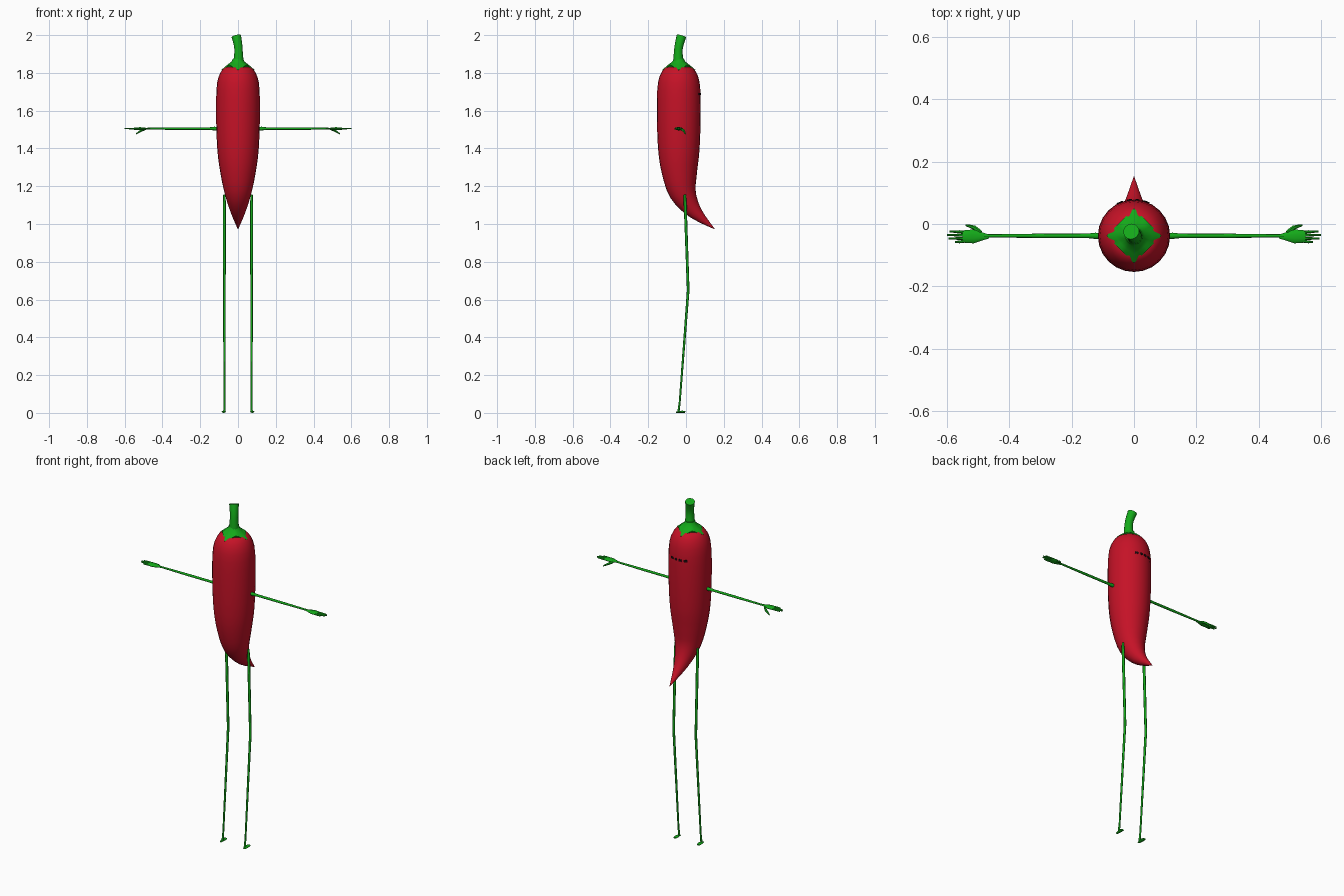
import bpy, bmesh
from math import sin, cos, pi, radians
from mathutils import Vector

X_AXIS = Vector((1, 0, 0))
Y_AXIS = Vector((0, 1, 0))
Z_AXIS = Vector((0, 0, 1))
BODY_Y = -0.038
ARM_Z = 1.505
HIP_X = 0.072

cube = bpy.data.objects.get("Cube")
if cube:
    bpy.data.objects.remove(cube, do_unlink=True)


def material(name, red, green, blue):
    mat = bpy.data.materials.new(name)
    mat.use_nodes = True
    mat.diffuse_color = (red, green, blue, 1)
    shader = mat.node_tree.nodes["Principled BSDF"]
    shader.inputs["Base Color"].default_value = mat.diffuse_color
    shader.inputs["Roughness"].default_value = 0.6
    return mat


pepper_red = material("pepper red", 0.56, 0.006, 0.02)
stalk_green = material("stalk green", 0.007, 0.4, 0.01)
dark_marking = material("dark marking", 0.01, 0.003, 0.004)


def loft(name, rings, mat, mirror=False, sharp_angle=50):
    """Skin a list of closed rings, cap both ends and shade smoothly."""
    bm = bmesh.new()
    loops = [[bm.verts.new(point) for point in ring] for ring in rings]
    for lower, upper in zip(loops, loops[1:]):
        for i in range(len(lower)):
            bm.faces.new((lower[i - 1], lower[i], upper[i], upper[i - 1]))
    bm.faces.new(loops[0])
    bm.faces.new(loops[-1])
    bmesh.ops.recalc_face_normals(bm, faces=bm.faces)
    mesh = bpy.data.meshes.new(name)
    bm.to_mesh(mesh)
    bm.free()
    mesh.materials.append(mat)
    part = bpy.data.objects.new(name, mesh)
    bpy.context.collection.objects.link(part)
    bpy.ops.object.select_all(action="DESELECT")
    bpy.context.view_layer.objects.active = part
    part.select_set(True)
    bpy.ops.object.shade_smooth_by_angle(angle=radians(sharp_angle))
    if mirror:
        part.modifiers.new("Mirror", "MIRROR").use_mirror_merge = False


def ellipse(center, u, v, sides):
    angles = [2 * pi * i / sides for i in range(sides)]
    return [center + u * cos(a) + v * sin(a) for a in angles]


def tube(path, sides=8, across=Y_AXIS, flatness=1):
    """Rings square to a path of (x, y, z, radius); flatness thins them."""
    points = [Vector(p[:3]) for p in path]
    rings = []
    for i, (point, step) in enumerate(zip(points, path)):
        ahead = points[min(i + 1, len(points) - 1)]
        along = (ahead - points[max(i - 1, 0)]).normalized()
        u = (across - along * across.dot(along)).normalized()
        rings.append(ellipse(point, u * step[3], along.cross(u) * step[3] * flatness, sides))
    return rings


def smooth_path(path, steps):
    """Fill in a path with a flowing curve through its points."""
    keys = [Vector(p) for p in path]
    keys = [keys[0], *keys, keys[-1]]
    result = []
    for before, start, end, after in zip(keys, keys[1:], keys[2:], keys[3:]):
        for k in range(steps):
            t = k / steps
            leave, arrive = (end - before) / 2, (after - start) / 2
            ease = t * t * (3 - 2 * t)
            swing = leave * t * (1 - t) ** 2 - arrive * t * t * (1 - t)
            result.append(start.lerp(end, ease) + swing)
    return result + [keys[-1]]


# Pepper body: straight above, with the pointed tail swept backwards
body = [(BODY_Y, 1.835, 0.04), (BODY_Y, 1.82, 0.08), (BODY_Y, 1.75, 0.11),
        (BODY_Y, 1.6, 0.116), (BODY_Y, 1.4, 0.11), (-0.034, 1.27, 0.093),
        (-0.015, 1.16, 0.07), (0.05, 1.06, 0.037), (0.152, 0.973, 0.001)]
body_path = smooth_path([(0, *row) for row in body], 3)
loft("pepper_body", tube(body_path, 24, X_AXIS), pepper_red, sharp_angle=60)


# Four-pointed leaf cap: diamond rim with drooping corners, round neck
def cap_ring(size, z, droop, squareness):
    ring = []
    for direction in ellipse(Vector(), X_AXIS, Y_AXIS, 24):
        diamond = 1 / (abs(direction.x) + abs(direction.y))
        reach = size * (1 + squareness * (diamond - 1))
        corner = (direction.x ** 2 - direction.y ** 2) ** 2
        ring.append(direction * reach + Y_AXIS * BODY_Y + Z_AXIS * (z - droop * corner))
    return ring


loft("leaf_cap", [cap_ring(0.08, 1.83, 0.02, 1), cap_ring(0.088, 1.842, 0.026, 1),
                  cap_ring(0.06, 1.85, 0.01, 0.7), cap_ring(0.034, 1.86, 0, 0.2),
                  cap_ring(0.027, 1.875, 0, 0)], stalk_green)

# Curved stalk leaning back at its tip
stalk = [(0.003, -0.04, 1.85, 0.028), (0.003, -0.041, 1.91, 0.023),
         (0, -0.036, 1.95, 0.023), (-0.009, -0.024, 1.994, 0.026)]
loft("stalk", tube(smooth_path(stalk, 3), 14), stalk_green)

# Straight arms, a little thicker at the shoulder
arm = [(0.1, 0.009), (0.125, 0.01), (0.15, 0.007), (0.3, 0.007), (0.48, 0.005)]
loft("arm", tube([(x, BODY_Y, ARM_Z, r) for x, r in arm]), stalk_green, True)

# Hands: flat palm, four spread fingers and a drooping thumb
palm = [(0.465, 0.006), (0.49, 0.014), (0.515, 0.022), (0.54, 0.021), (0.55, 0.018)]
palm_path = [(x, BODY_Y - 0.002, ARM_Z, r) for x, r in palm]
loft("palm", tube(palm_path, 10, flatness=0.35), stalk_green, True)

fingers = {"index": 0.592, "middle": 0.6, "ring": 0.595, "little": 0.574}
for i, (name, tip) in enumerate(fingers.items()):
    spread = 0.011 * (1.5 - i)
    y = BODY_Y - 0.003
    finger = [(0.535, y + spread * 0.8, ARM_Z, 0.005), (0.56, y + spread, ARM_Z, 0.0045),
              (tip, y + spread, ARM_Z, 0.003)]
    loft(name + "_finger", tube(finger, 6), stalk_green, True)

thumb = [(0.492, -0.028, 1.503, 0.006), (0.512, -0.012, 1.494, 0.007),
         (0.54, -0.004, 1.477, 0.003)]
loft("thumb", tube(smooth_path(thumb, 2), 6), stalk_green, True)

# Slim legs bending at the knee
leg = [(-0.006, 1.155, 0.006), (-0.004, 1.1, 0.008), (0.011, 0.67, 0.007),
       (0.011, 0.64, 0.007), (-0.033, 0.06, 0.005), (-0.04, 0.005, 0.006)]
loft("leg", tube([(HIP_X, *row) for row in leg]), stalk_green, True)

# Flat feet
foot = [(-0.053, 0.006), (-0.04, 0.009), (-0.02, 0.012), (-0.004, 0.009)]
foot_path = [(HIP_X + 0.004, y, r / 2, r) for y, r in foot]
loft("foot", tube(foot_path, 8, X_AXIS, flatness=0.5), stalk_green, True)

# Thin dark dashes wrapped around the back of the body
dashes = {"outer_right": (-28, -18), "inner_right": (-11, -3),
          "inner_left": (2, 9), "outer_left": (15, 25)}
for name, (start, end) in dashes.items():
    rings = []
    for t in (0, 0.5, 1):
        angle = radians(start + (end - start) * t)
        outward = X_AXIS * sin(angle) + Y_AXIS * cos(angle)
        center = Y_AXIS * BODY_Y + Z_AXIS * 1.688 + outward * 0.114
        rings.append(ellipse(center, outward * 0.0045, Z_AXIS * 0.007, 6))
    loft(name + "_mark", rings, dark_marking)
